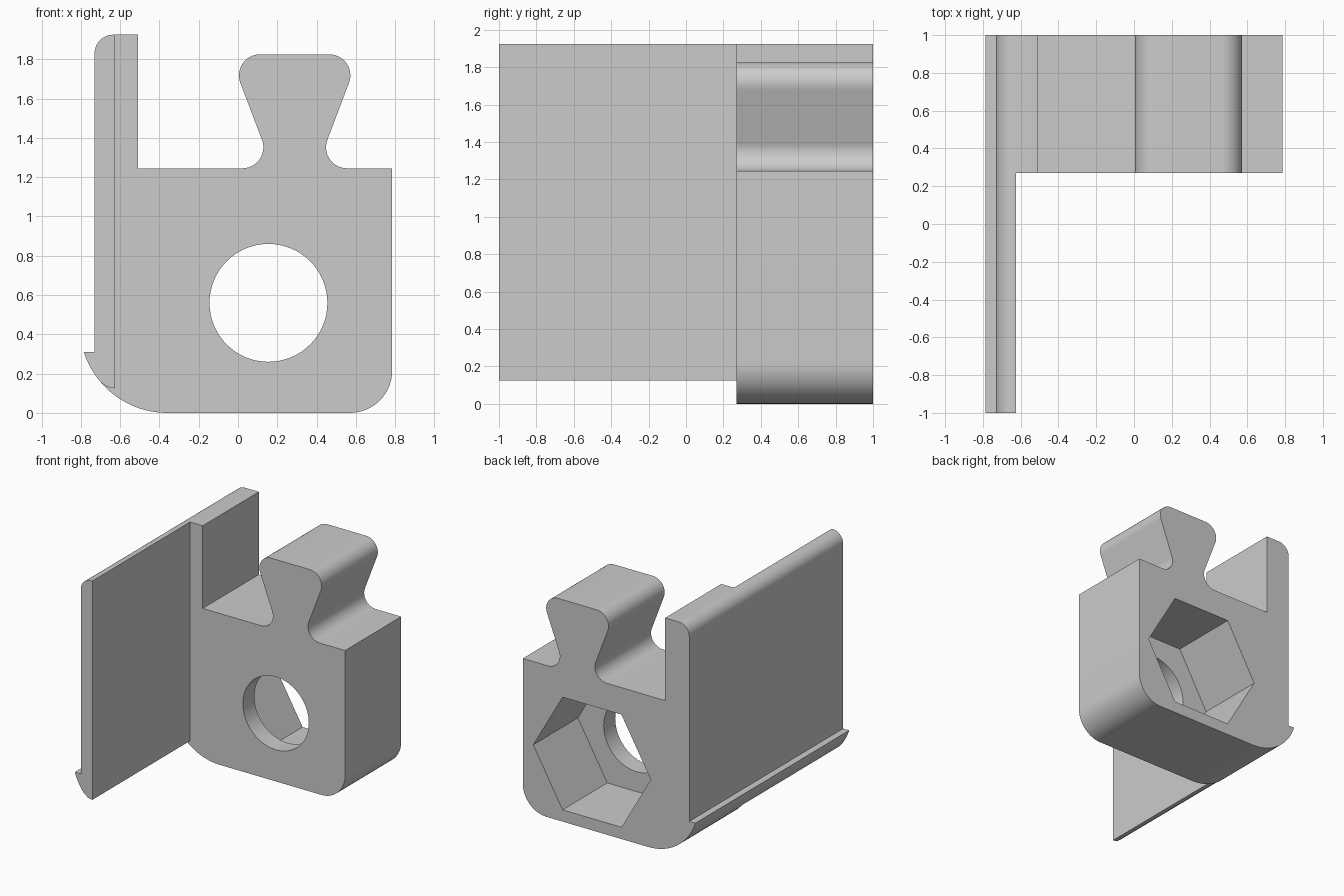
import bpy
import bmesh
from math import sin, cos, radians, pi

if "Cube" in bpy.data.objects:
    bpy.data.objects.remove(bpy.data.objects["Cube"], do_unlink=True)

BACK, FACE, FRONT = 1.0, 0.27, -1.0     # depth stations along y
TOP, DECK = 1.925, 1.245
HOLE = (0.155, 0.56)

grey = bpy.data.materials.new("light grey")
grey.use_nodes = True
grey.diffuse_color = (0.6, 0.6, 0.6, 1)
grey.node_tree.nodes["Principled BSDF"].inputs["Base Color"].default_value = (0.6, 0.6, 0.6, 1)


def arc(cx, cz, r, start, end, steps=14):
    """Points on an arc in the xz plane, angles in degrees."""
    angles = [radians(start + (end - start) * i / steps) for i in range(steps + 1)]
    return [(cx + r * cos(a), cz + r * sin(a)) for a in angles]


def extrude(name, points, y0, y1):
    """Prism of an xz outline between two depths."""
    bm = bmesh.new()
    face = bm.faces.new([bm.verts.new((x, y0, z)) for x, z in points])
    moved = bmesh.ops.extrude_face_region(bm, geom=[face])["geom"]
    verts = [v for v in moved if isinstance(v, bmesh.types.BMVert)]
    bmesh.ops.translate(bm, verts=verts, vec=(0, y1 - y0, 0))
    bmesh.ops.recalc_face_normals(bm, faces=bm.faces)
    mesh = bpy.data.meshes.new(name)
    bm.to_mesh(mesh)
    bm.free()
    mesh.materials.append(grey)
    obj = bpy.data.objects.new(name, mesh)
    bpy.context.collection.objects.link(obj)
    return obj


def select(obj):
    bpy.ops.object.select_all(action="DESELECT")
    obj.select_set(True)
    bpy.context.view_layer.objects.active = obj


def cut(target, cutter):
    cutter.hide_render = True
    select(target)
    mod = target.modifiers.new("cut", "BOOLEAN")
    mod.operation = "DIFFERENCE"
    mod.solver = "EXACT"
    mod.object = cutter
    bpy.ops.object.modifier_apply(modifier=mod.name)
    bpy.data.objects.remove(cutter, do_unlink=True)


# Shared outer edge: snap lip and rounded top of the side wall
lip = [(-0.73, 0.31), (-0.785, 0.31)]
wall_top = arc(-0.635, TOP - 0.095, 0.095, 90, 180)

# Dovetail rail outline, mirrored about its centre line
rail_x = 0.2885
rail_left = arc(0.022, 1.352, 0.107, -90, 21) + arc(0.112, 1.718, 0.107, 201, 90)
rail_right = [(2 * rail_x - x, z) for x, z in rail_left]

# Main block with post, rail and lip
outline = (wall_top + lip
           + arc(-0.36, 0.446, 0.446, 198, 270, 20)[1:]
           + arc(0.57, 0.215, 0.215, 270, 360)
           + [(0.785, DECK)] + rail_right + rail_left[::-1]
           + [(-0.51, DECK), (-0.51, TOP)])
block = extrude("clamp_block", outline, FACE, BACK)

# Round bolt hole through the block and hexagonal nut pocket in its back
cut(block, extrude("bolt_cutter", arc(*HOLE, 0.30, 0, 360, 64)[:-1], 0, 0.6))
cut(block, extrude("nut_cutter", arc(*HOLE, 0.535, 0, 360, 6)[:-1], 0.42, 1.2))

# Thin side wall reaching forward
wall_outline = ([(-0.625, TOP)] + wall_top + lip
                + arc(-0.36, 0.446, 0.446, 198, 220, 8)[1:]
                + [(-0.665, 0.132), (-0.625, 0.125)])
wall = extrude("side_wall", wall_outline, FRONT, FACE)

for part in (block, wall):
    select(part)
    bpy.ops.object.shade_smooth_by_angle(angle=radians(25))
